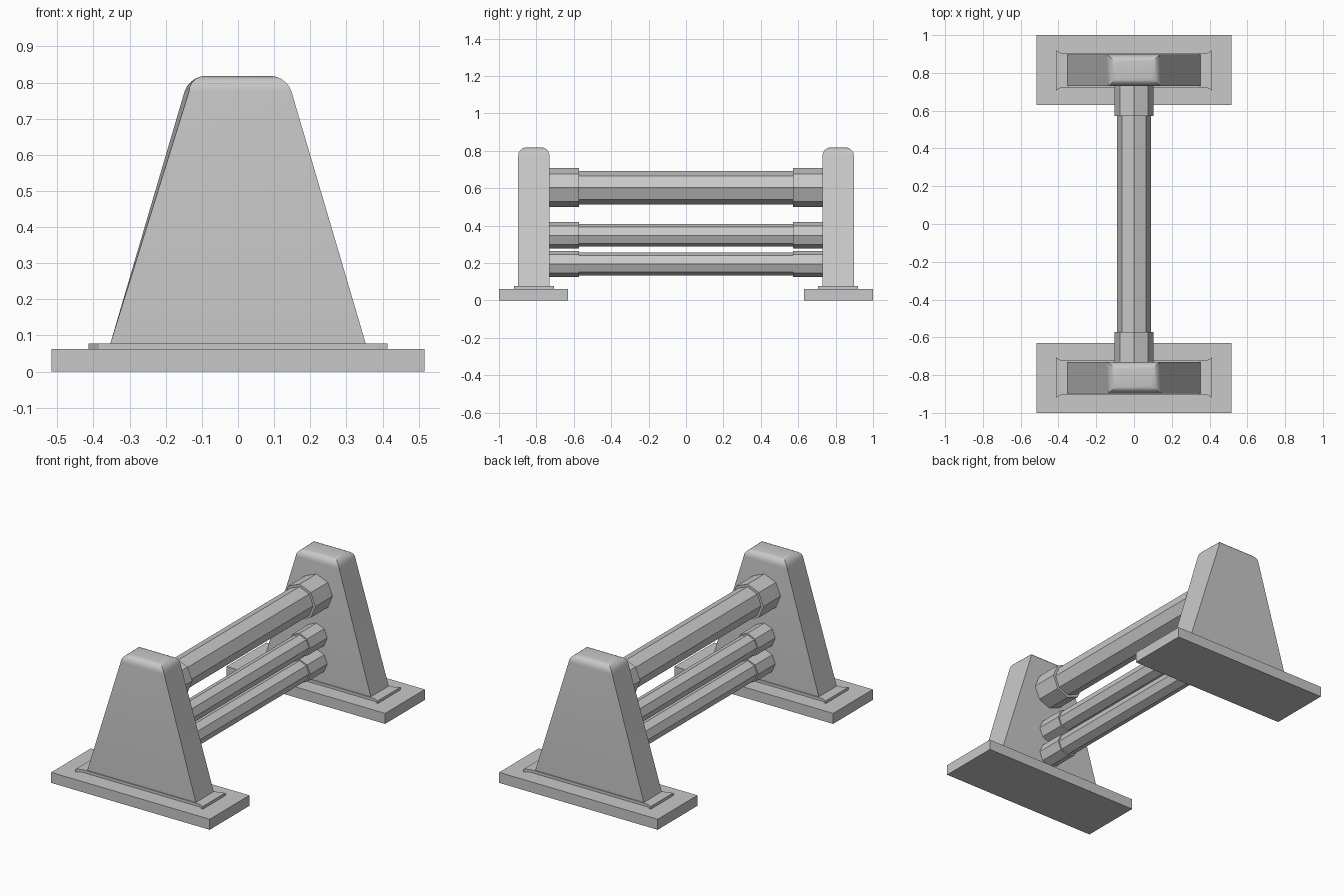
import bpy, bmesh, math
from mathutils import Matrix, Vector

cube = bpy.data.objects.get("Cube")
if cube:
    bpy.data.objects.remove(cube, do_unlink=True)

# Single plain grey for the whole hurdle
grey = bpy.data.materials.new("plain_grey")
grey.use_nodes = True
colour = (0.58, 0.58, 0.58, 1)
grey.diffuse_color = colour
grey.node_tree.nodes["Principled BSDF"].inputs["Base Color"].default_value = colour


def make_object(name, bm):
    bmesh.ops.recalc_face_normals(bm, faces=bm.faces)
    mesh = bpy.data.meshes.new(name)
    bm.to_mesh(mesh)
    bm.free()
    mesh.materials.append(grey)
    obj = bpy.data.objects.new(name, mesh)
    bpy.context.collection.objects.link(obj)
    return obj


def extrude_outline(name, points, direction):
    bm = bmesh.new()
    face = bm.faces.new([bm.verts.new(p) for p in points])
    new = bmesh.ops.extrude_face_region(bm, geom=[face])["geom"]
    verts = [g for g in new if isinstance(g, bmesh.types.BMVert)]
    bmesh.ops.translate(bm, verts=verts, vec=direction)
    return make_object(name, bm)


def octagon_rod(name, radius, z, y0, y1):
    bm = bmesh.new()
    bmesh.ops.create_cone(bm, cap_ends=True, segments=8, radius1=radius,
                          radius2=radius, depth=y1 - y0)
    # Lay the rod along y with corners at top and sides
    turn = Matrix.Rotation(math.pi / 2, 4, "X")
    bm.transform(Matrix.Translation((0, (y0 + y1) / 2, z)) @ turn)
    return make_object(name, bm)


def tapered_post(name, y):
    half, low, high = 0.0835, 0.062, 0.818
    x_low, x_high = 0.358, 0.1355
    bm = bmesh.new()
    bmesh.ops.create_cube(bm, size=2)
    for v in bm.verts:
        top = v.co.z > 0
        v.co = Vector((v.co.x * (x_high if top else x_low),
                       y + v.co.y * half, high if top else low))
    # Round only the four edges around the top
    rim = [e for e in bm.edges if all(v.co.z > 0.8 for v in e.verts)]
    bmesh.ops.bevel(bm, geom=rim, offset=0.044, offset_type="OFFSET",
                    segments=5, profile=0.5, affect="EDGES")
    obj = make_object(name, bm)
    bpy.ops.object.select_all(action="DESELECT")
    obj.select_set(True)
    bpy.context.view_layer.objects.active = obj
    bpy.ops.object.shade_smooth_by_angle(angle=math.radians(25))


# Stands: foot slab, flared plinth and rounded post at each end
for side, s in (("front", -1), ("back", 1)):
    y = s * 0.8135
    foot_y = s * 0.8155
    extrude_outline(side + "_foot",
                    [(x * 0.516, foot_y + d * 0.1845, 0)
                     for x, d in ((-1, -1), (1, -1), (1, 1), (-1, 1))],
                    (0, 0, 0.062))
    half_outline = [(-0.413, 0.107), (-0.385, 0.09), (0.385, 0.09), (0.413, 0.107)]
    outline = half_outline + [(x, -d) for x, d in reversed(half_outline)]
    extrude_outline(side + "_plinth", [(x, y + d, 0.062) for x, d in outline],
                    (0, 0, 0.016))
    tapered_post(side + "_post", y)

# Rails with a thicker collar where they meet each post
for rail, z, radius, collar in (("upper", 0.603, 0.089, 0.104),
                                ("middle", 0.348, 0.061, 0.07),
                                ("lower", 0.195, 0.062, 0.07)):
    octagon_rod(rail + "_rail", radius, z, -0.6, 0.6)
    octagon_rod(rail + "_front_collar", collar, z, -0.732, -0.572)
    octagon_rod(rail + "_back_collar", collar, z, 0.572, 0.732)
